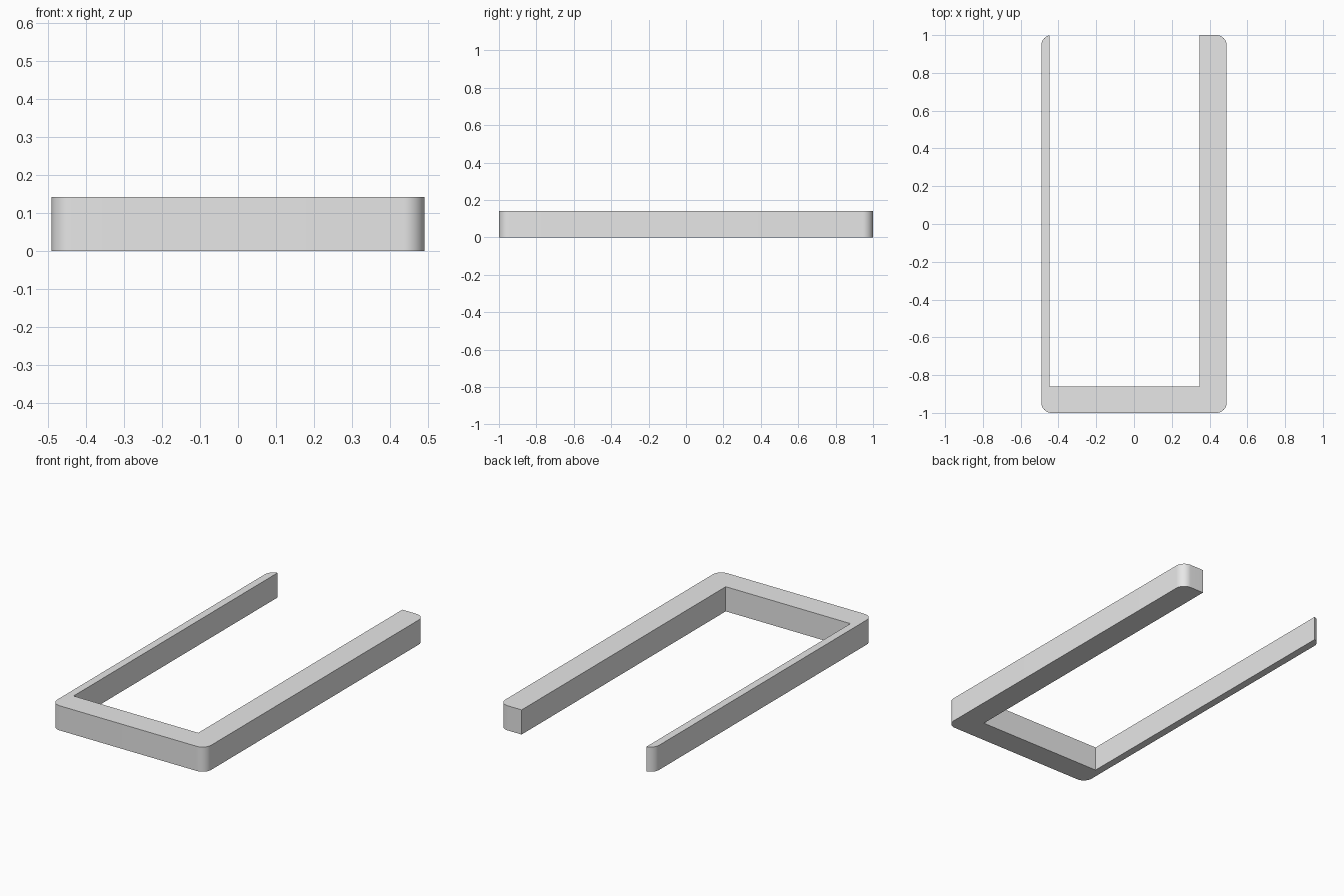
import bpy
import bmesh
from math import cos, sin, acos, radians

HALF_X, HALF_Y, HEIGHT = 0.491, 1.0, 0.142
INNER_LEFT, INNER_RIGHT, INNER_FRONT = 0.348, -0.447, -0.859
RADIUS, STEPS = 0.055, 12

# Remove the default cube
cube = bpy.data.objects.get("Cube")
if cube:
    bpy.data.objects.remove(cube, do_unlink=True)

# Plain grey material
grey = bpy.data.materials.new("plain_grey")
grey.use_nodes = True
colour = (0.8, 0.8, 0.8, 1)
grey.diffuse_color = colour
grey.node_tree.nodes["Principled BSDF"].inputs["Base Color"].default_value = colour


def corner(sign_x, sign_y, start, end):
    """Rounded outer corner, counter-clockwise between two angles."""
    cx, cy = sign_x * (HALF_X - RADIUS), sign_y * (HALF_Y - RADIUS)
    angles = [start + (end - start) * i / STEPS for i in range(STEPS + 1)]
    return [(cx + RADIUS * cos(a), cy + RADIUS * sin(a)) for a in angles]


# The narrow arm is thinner than the corner radius, so its arc stops early
cut = acos((INNER_RIGHT + HALF_X - RADIUS) / RADIUS)
outline = (
    corner(-1, 1, cut, radians(180))
    + corner(-1, -1, radians(180), radians(270))
    + corner(1, -1, radians(270), radians(360))
    + corner(1, 1, 0, radians(90))
    + [(INNER_LEFT, HALF_Y), (INNER_LEFT, INNER_FRONT), (INNER_RIGHT, INNER_FRONT)]
)

# U-shaped frame extruded from its outline
bm = bmesh.new()
base = bm.faces.new([bm.verts.new((x, y, 0)) for x, y in outline])
top = bmesh.ops.extrude_face_region(bm, geom=[base], use_keep_orig=True)
raised = [v for v in top["geom"] if isinstance(v, bmesh.types.BMVert)]
bmesh.ops.translate(bm, verts=raised, vec=(0, 0, HEIGHT))
bmesh.ops.recalc_face_normals(bm, faces=bm.faces)
mesh = bpy.data.meshes.new("u_frame")
bm.to_mesh(mesh)
bm.free()
mesh.materials.append(grey)

frame = bpy.data.objects.new("u_frame", mesh)
bpy.context.collection.objects.link(frame)
bpy.ops.object.select_all(action="DESELECT")
frame.select_set(True)
bpy.context.view_layer.objects.active = frame
bpy.ops.object.shade_smooth_by_angle(angle=radians(30))
